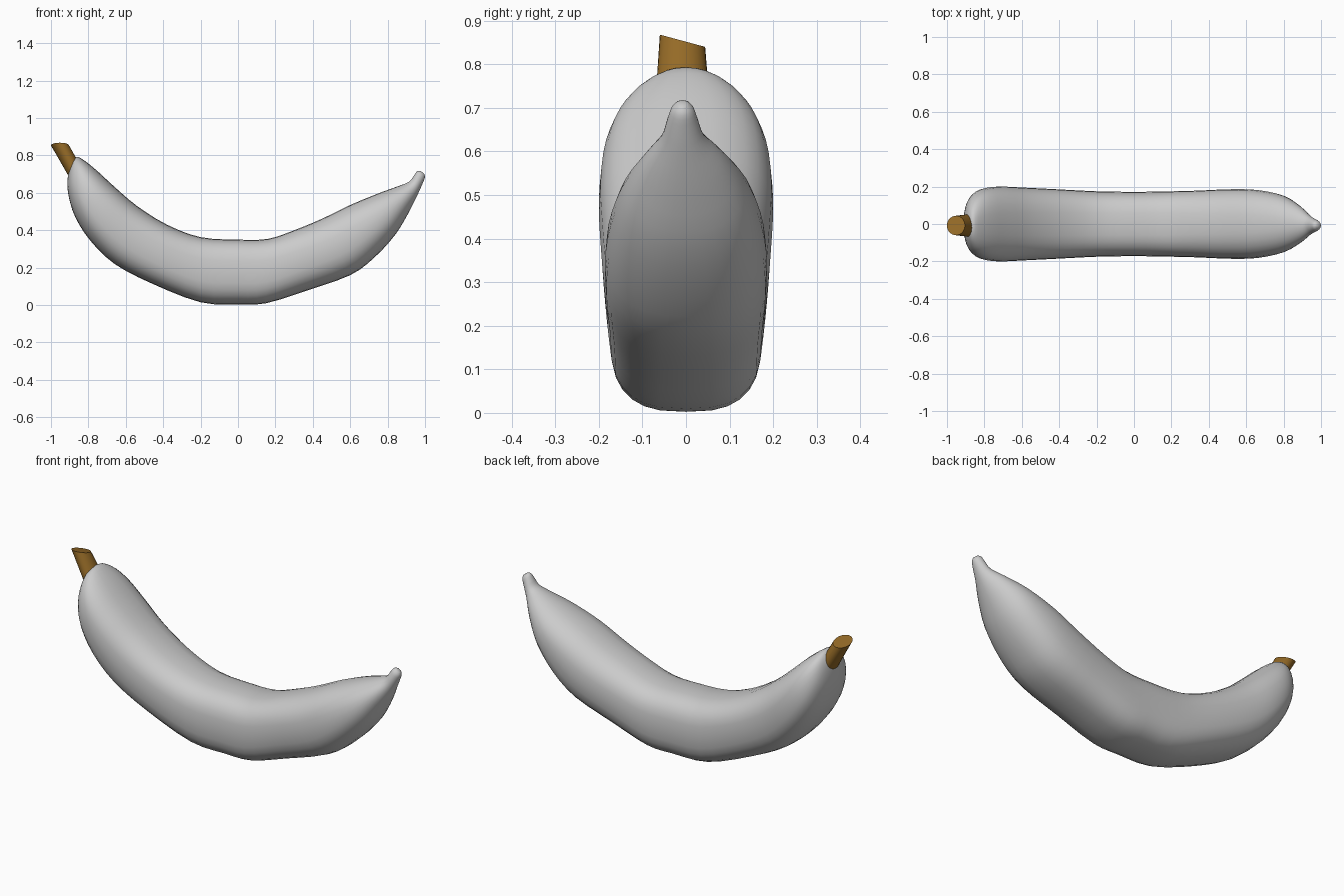
import bpy, bmesh, math

cube = bpy.data.objects.get("Cube")
if cube:
    bpy.data.objects.remove(cube, do_unlink=True)

SIDES = 28
STEPS = 3


def material(name, rgb):
    m = bpy.data.materials.new(name)
    m.use_nodes = True
    m.diffuse_color = (*rgb, 1)
    m.node_tree.nodes["Principled BSDF"].inputs["Base Color"].default_value = (*rgb, 1)
    m.node_tree.nodes["Principled BSDF"].inputs["Roughness"].default_value = 0.6
    return m


def spline(rows):
    """Catmull-Rom interpolation through rows of numbers."""
    out = []
    for i in range(len(rows) - 1):
        a, b = rows[max(i - 1, 0)], rows[i]
        c, d = rows[i + 1], rows[min(i + 2, len(rows) - 1)]
        for s in range(STEPS):
            t = s / STEPS
            out.append([(2 * q + (r - p) * t + (2 * p - 5 * q + 4 * r - u) * t ** 2
                         + (3 * q - p - 3 * r + u) * t ** 3) / 2
                        for p, q, r, u in zip(a, b, c, d)])
    out.append(rows[-1])
    return out


def loft(name, rings, mat, angle):
    """Skin a list of point rings and close both ends."""
    bm = bmesh.new()
    loops = [[bm.verts.new(p) for p in ring] for ring in rings]
    for a, b in zip(loops, loops[1:]):
        n = len(a)
        for i in range(n):
            j = (i + 1) % n
            bm.faces.new((a[i], a[j], b[j], b[i]))
    bm.faces.new(loops[0])
    bm.faces.new(loops[-1])
    bmesh.ops.recalc_face_normals(bm, faces=bm.faces)
    mesh = bpy.data.meshes.new(name)
    bm.to_mesh(mesh)
    bm.free()
    mesh.materials.append(mat)
    obj = bpy.data.objects.new(name, mesh)
    bpy.context.collection.objects.link(obj)
    bpy.ops.object.select_all(action="DESELECT")
    obj.select_set(True)
    bpy.context.view_layer.objects.active = obj
    bpy.ops.object.shade_smooth_by_angle(angle=math.radians(angle))
    return obj


def power(v, e):
    return math.copysign(abs(v) ** e, v)


def section(xt, zt, xb, zb, w, n, yc):
    """Squarish oval spanning an upper and a lower outline point."""
    ring = []
    for i in range(SIDES):
        a = math.tau * i / SIDES
        k = (power(math.cos(a), 2 / n) + 1) / 2
        ring.append((xb + (xt - xb) * k, yc + w * power(math.sin(a), 2 / n),
                     zb + (zt - zb) * k))
    return ring


# Fruit body: upper x, z, lower x, z, half width, squareness, sideways shift
stations = [
    (-.885, .775, -.903, .735, .035, 2, 0),
    (-.86, .793, -.912, .66, .095, 2.1, 0),
    (-.815, .768, -.905, .58, .15, 2.3, 0),
    (-.75, .715, -.87, .47, .187, 2.4, 0),
    (-.66, .632, -.79, .345, .2, 2.5, 0),
    (-.54, .53, -.66, .22, .195, 2.6, 0),
    (-.38, .43, -.46, .115, .186, 2.7, 0),
    (-.2, .363, -.2, .015, .175, 2.8, 0),
    (0, .35, 0, .004, .172, 2.8, 0),
    (.16, .354, .15, .01, .174, 2.8, 0),
    (.3, .4, .36, .075, .178, 2.6, 0),
    (.45, .462, .6, .16, .186, 2.5, 0),
    (.6, .535, .73, .255, .181, 2.4, 0),
    (.75, .597, .84, .375, .152, 2.2, 0),
    (.86, .637, .91, .49, .1, 2, -.003),
    (.915, .66, .96, .59, .052, 2, -.007),
    (.94, .692, .985, .645, .036, 2, -.008),
    (.957, .715, .999, .682, .025, 2, -.008),
    (.975, .718, .996, .702, .01, 2, -.008),
]
skin = material("pale grey skin", (.6, .6, .6))
loft("fruit_body", [section(*s) for s in spline(stations)], skin, 60)

# Stem: leaning stub with an obliquely cut top
bark = material("brown stem", (.3, .145, .02))
stem = []
for x, z, rx, ry, tilt in ((-.858, .69, .048, .064, 0), (-.952, .854, .048, .052, -.27)):
    ring = []
    for i in range(SIDES):
        a = math.tau * i / SIDES
        y = ry * math.sin(a)
        ring.append((x + rx * math.cos(a), y - .008, z + tilt * y))
    stem.append(ring)
loft("stem", stem, bark, 35)
